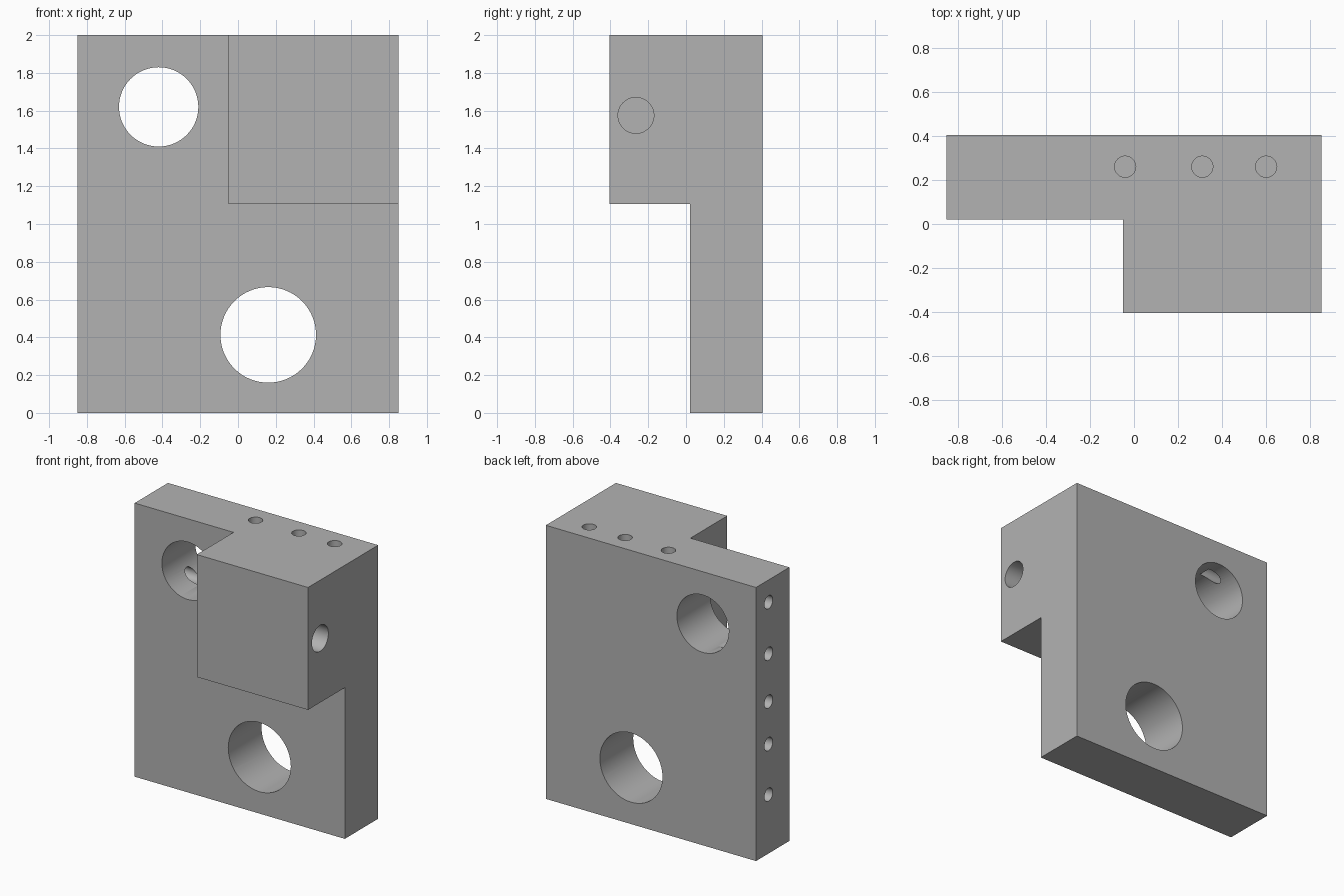
import bpy
from math import radians
from mathutils import Vector

cube = bpy.data.objects.get("Cube")
if cube:
    bpy.data.objects.remove(cube, do_unlink=True)

# Material
grey = bpy.data.materials.new("machined_grey")
grey.use_nodes = True
colour = (0.448, 0.448, 0.448, 1)
grey.diffuse_color = colour
grey.node_tree.nodes["Principled BSDF"].inputs["Base Color"].default_value = colour


def box(name, low, high):
    low, high = Vector(low), Vector(high)
    bpy.ops.mesh.primitive_cube_add(size=1, location=(low + high) / 2)
    obj = bpy.context.object
    obj.name = name
    obj.scale = high - low
    bpy.ops.object.transform_apply(location=True, rotation=True, scale=True)
    return obj


def drill(name, start, end, radius, sides=48):
    start, end = Vector(start), Vector(end)
    axis = end - start
    bpy.ops.mesh.primitive_cylinder_add(vertices=sides, radius=radius, depth=axis.length,
                                        location=(start + end) / 2)
    obj = bpy.context.object
    obj.name = name
    obj.rotation_euler = axis.to_track_quat('Z', 'Y').to_euler()
    bpy.ops.object.transform_apply(location=True, rotation=True, scale=True)
    return obj


W, D, H = 0.85, 0.405, 2.0   # half width, half depth, height
STEP, OVER = 0.02, 0.1       # front of the plate, cutter overshoot
DEPTH = 0.44                 # depth of the blind holes

bracket = box("bracket_body", (-W, -D, 0), (W, D, H))
bracket.data.materials.append(grey)

# Material removed around the raised front block
cutters = [
    box("lower_front_cut", (-W - OVER, -D - OVER, -OVER), (W + OVER, STEP, 1.105)),
    box("side_front_cut", (-W - OVER, -D - OVER, -OVER), (-0.05, STEP, H + OVER)),
]

# Large bores through the plate
for x, z, radius in [(-0.42, 1.62, 0.21), (0.16, 0.413, 0.253)]:
    cutters.append(drill("bore_cut", (x, -OVER, z), (x, D + OVER, z), radius, 64))

# Blind holes in the top edge
for x in (-0.04, 0.31, 0.60):
    cutters.append(drill("top_hole_cut", (x, 0.26, H + OVER), (x, 0.26, H - DEPTH), 0.048))

# Row of blind holes in the narrow side
for z in (1.837, 1.46, 1.11, 0.80, 0.43):
    cutters.append(drill("side_hole_cut", (-W - OVER, 0.26, z), (-W + DEPTH, 0.26, z), 0.048))

# Blind hole in the side of the front block
cutters.append(drill("block_hole_cut", (W + OVER, -0.265, 1.575), (W - DEPTH, -0.265, 1.575), 0.095))

# Cut everything, then discard the cutters
bpy.ops.object.select_all(action='DESELECT')
bpy.context.view_layer.objects.active = bracket
bracket.select_set(True)
for cutter in cutters:
    mod = bracket.modifiers.new("cut", 'BOOLEAN')
    mod.operation = 'DIFFERENCE'
    mod.solver = 'EXACT'
    mod.object = cutter
    bpy.ops.object.modifier_apply(modifier=mod.name)
    bpy.data.objects.remove(cutter, do_unlink=True)

bpy.ops.object.shade_smooth_by_angle(angle=radians(30))
